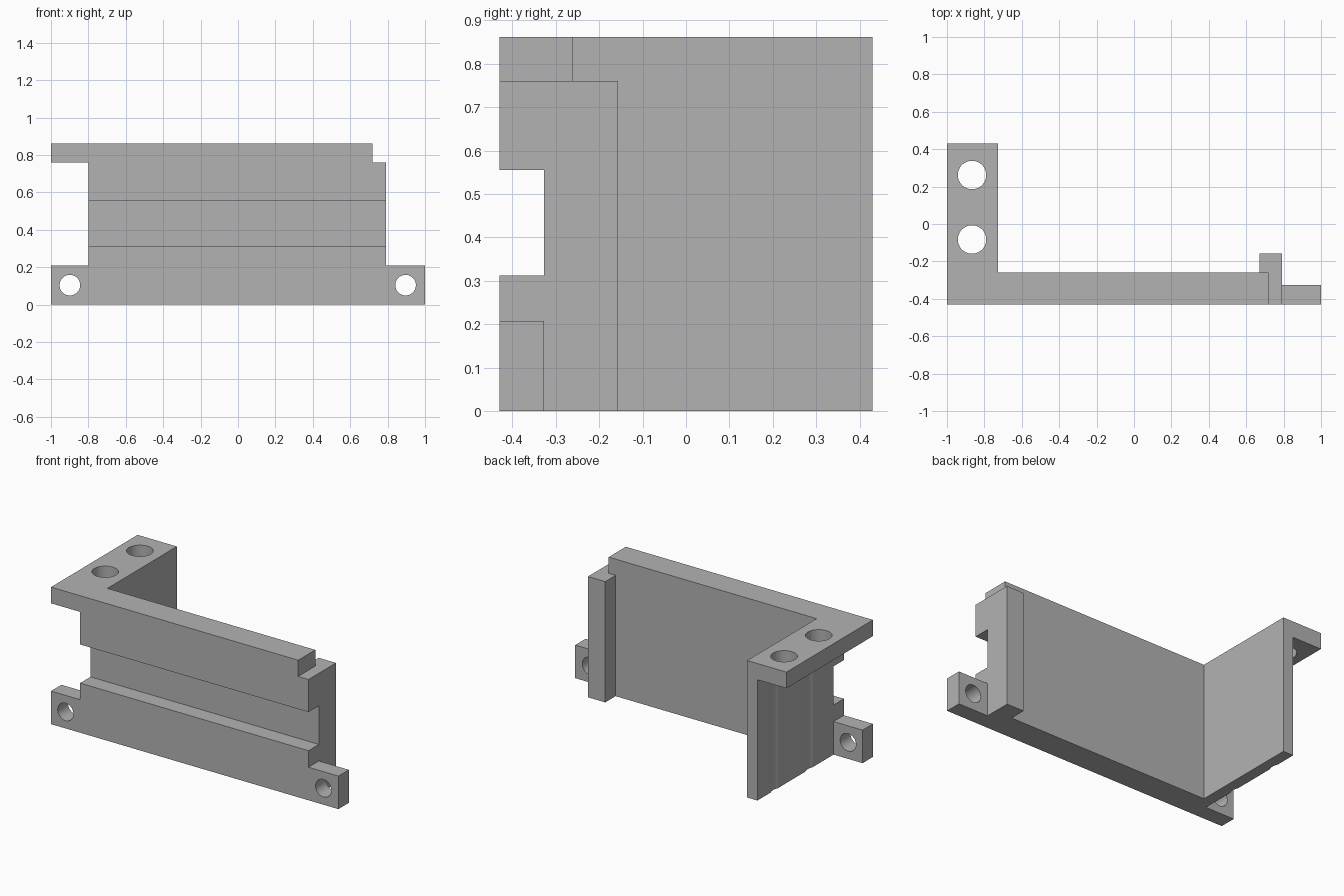
import bpy, bmesh, math
from mathutils import Matrix, Vector

cube = bpy.data.objects.get("Cube")
if cube:
    bpy.data.objects.remove(cube, do_unlink=True)

grey = bpy.data.materials.new("plain grey")
grey.use_nodes = True
colour = (0.45, 0.45, 0.45, 1)
grey.diffuse_color = colour
grey.node_tree.nodes["Principled BSDF"].inputs["Base Color"].default_value = colour

# Shared levels and positions
FRONT, BACK = -0.43, 0.43
WALL_BACK, TAB_BACK = -0.26, -0.327
LEFT, RIGHT = -0.798, 0.792
INNER = -0.727
SHELF, TOP = 0.76, 0.862


def link(name, bm):
    bmesh.ops.recalc_face_normals(bm, faces=bm.faces)
    mesh = bpy.data.meshes.new(name)
    bm.to_mesh(mesh)
    bm.free()
    mesh.materials.append(grey)
    obj = bpy.data.objects.new(name, mesh)
    bpy.context.collection.objects.link(obj)
    return obj


def prism(name, profile, axis, start, end):
    """Extrude a 2D outline along x or z."""
    bm = bmesh.new()
    place = (lambda a, b: (start, a, b)) if axis == "x" else (lambda a, b: (a, b, start))
    face = bm.faces.new([bm.verts.new(place(a, b)) for a, b in profile])
    out = bmesh.ops.extrude_face_region(bm, geom=[face])
    step = Vector((end - start, 0, 0) if axis == "x" else (0, 0, end - start))
    bmesh.ops.translate(bm, vec=step, verts=[v for v in out["geom"] if isinstance(v, bmesh.types.BMVert)])
    return link(name, bm)


def box(name, x0, x1, y0, y1, z0, z1):
    return prism(name, [(x0, y0), (x1, y0), (x1, y1), (x0, y1)], "z", z0, z1)


def drill(obj, centre, radius, axis):
    """Cut a round hole through a part."""
    bm = bmesh.new()
    turn = Matrix.Rotation(math.pi / 2, 4, "X") if axis == "y" else Matrix()
    bmesh.ops.create_cone(bm, cap_ends=True, segments=64, radius1=radius, radius2=radius,
                          depth=4, matrix=Matrix.Translation(centre) @ turn)
    cutter = link("hole_cutter", bm)
    cutter.hide_render = True
    mod = obj.modifiers.new("hole", "BOOLEAN")
    mod.operation, mod.solver, mod.object = "DIFFERENCE", "EXACT", cutter
    bpy.ops.object.select_all(action="DESELECT")
    bpy.context.view_layer.objects.active = obj
    obj.select_set(True)
    bpy.ops.object.modifier_apply(modifier=mod.name)
    bpy.data.objects.remove(cutter, do_unlink=True)
    bpy.ops.object.shade_smooth_by_angle(angle=math.radians(30))


# Front wall with a lengthwise groove
prism("front_wall", [(FRONT, 0), (WALL_BACK, 0), (WALL_BACK, SHELF), (FRONT, SHELF),
                     (FRONT, 0.555), (TAB_BACK, 0.555), (TAB_BACK, 0.312), (FRONT, 0.312)],
      "x", LEFT, RIGHT)

# Rib at the far end and thin side wall
box("end_rib", 0.672, RIGHT, WALL_BACK, -0.157, 0, SHELF)
side_wall = box("side_wall", LEFT, INNER, WALL_BACK, BACK, 0, SHELF)

# L-shaped top flange
flange = prism("top_flange", [(-1, FRONT), (0.72, FRONT), (0.72, WALL_BACK), (INNER, WALL_BACK),
                              (INNER, BACK), (-1, BACK)], "z", SHELF, TOP)

# Vertical bolt holes, which also graze the side wall
for y in (0.262, -0.083):
    for part in (flange, side_wall):
        drill(part, (-0.866, y, 0.4), 0.076, "z")

# Mounting tabs at both ends of the base
for name, x0, x1 in (("right_tab", -1, LEFT), ("left_tab", RIGHT, 1)):
    tab = box(name, x0, x1, FRONT, TAB_BACK, 0, 0.208)
    drill(tab, ((x0 + x1) / 2, FRONT, 0.104), 0.055, "y")
